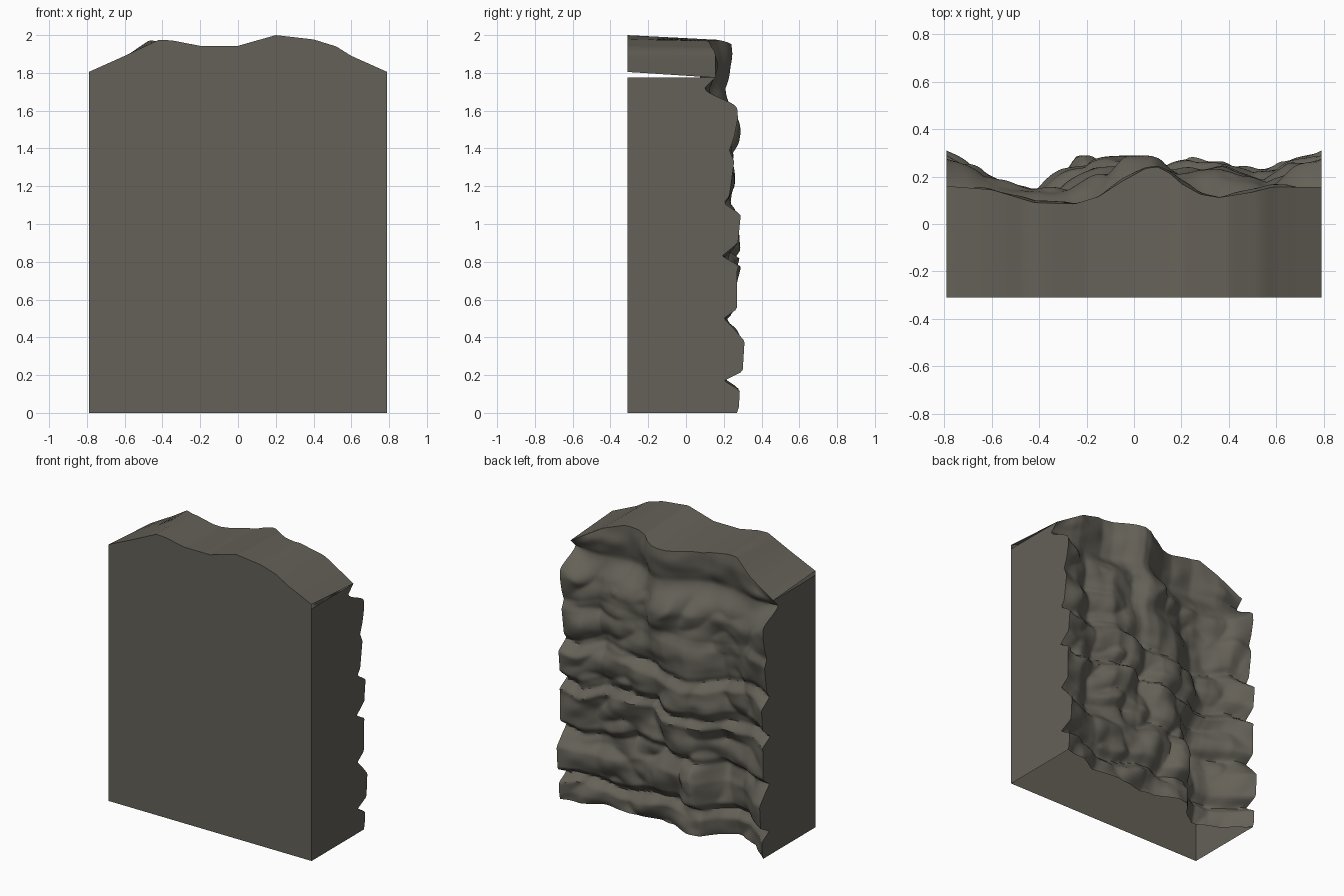
import bpy, math
from mathutils import Vector, noise

if "Cube" in bpy.data.objects:
    bpy.data.objects.remove(bpy.data.objects["Cube"])

HALF, FRONT, CUT = 0.79, -0.31, 1.72
NX, NZ, NLIP = 110, 120, 10

rock = bpy.data.materials.new("grey brown rock")
rock.diffuse_color = (0.13, 0.12, 0.098, 1)
rock.use_nodes = True
rock.node_tree.nodes["Principled BSDF"].inputs["Base Color"].default_value = rock.diffuse_color

# Profiles as (position, value) pairs
front_top = [(-.79, 1.805), (-.6, 1.89), (-.42, 1.975), (-.35, 1.972), (-.2, 1.943), (0, 1.943),
             (.2, 2.0), (.4, 1.977), (.52, 1.94), (.6, 1.89), (.79, 1.805)]
back_top = [(-.79, 1.775), (-.6, 1.885), (-.47, 1.972), (-.38, 1.965), (-.2, 1.93), (0, 1.93),
            (.2, 1.975), (.4, 1.97), (.55, 1.92), (.79, 1.775)]
top_edge = [(-.79, .16), (-.6, .145), (-.42, .09), (-.25, .085), (-.15, .115), (-.05, .18),
            (.05, .235), (.1, .24), (.15, .215), (.2, .17), (.28, .125), (.36, .112),
            (.5, .135), (.58, .155), (.79, .155)]
# Plan outline of the cliff at three heights: the ridge drifts sideways
plan_low = [(-.79, .31), (-.65, .2), (-.53, .11), (-.42, .08), (-.33, .15), (-.24, .26), (-.15, .25),
            (-.05, .21), (.1, .19), (.28, .22), (.52, .21), (.65, .26), (.79, .31)]
plan_mid = [(-.79, .31), (-.62, .22), (-.48, .16), (-.38, .15), (-.28, .22), (-.15, .29), (0, .29),
            (.12, .23), (.25, .28), (.37, .28), (.53, .21), (.65, .26), (.79, .31)]
plan_high = [(-.79, .31), (-.6, .22), (-.45, .18), (-.3, .18), (-.18, .22), (-.05, .27), (.08, .3),
             (.16, .25), (.35, .28), (.45, .24), (.53, .2), (.65, .26), (.79, .31)]
strata = [(0, .27), (.03, .28), (.12, .285), (.17, .2), (.22, .3), (.38, .31), (.45, .25), (.5, .2),
          (.55, .27), (.75, .27), (.78, .28), (.83, .19), (.9, .275), (1.05, .29), (1.11, .2),
          (1.15, .23), (1.33, .255), (1.39, .23), (1.46, .255), (1.56, .275), (1.63, .27), (1.8, .26)]


def lerp(a, b, t):
    return a + (b - a) * t


def curve(pts, x):
    x = min(max(x, pts[0][0]), pts[-1][0])
    for (x0, y0), (x1, y1) in zip(pts, pts[1:]):
        if x <= x1:
            return lerp(y0, y1, (x - x0) / (x1 - x0))
    return pts[-1][1]


def plan(x, z):
    """Outline at height z, blended between the three levels."""
    if z < 0.9:
        return lerp(curve(plan_low, x), curve(plan_mid, x), max(0, (z - 0.2) / 0.7))
    return lerp(curve(plan_mid, x), curve(plan_high, x), min(1, (z - 0.9) / 0.7))


def cliff_y(x, z):
    """Depth of the rough back face below the top lip."""
    w = min(1, (HALF - abs(x)) / 0.14)
    n = noise.noise(Vector((x * 2.2, 3.7, z * 1.5)))
    base = plan(x + 0.03 * w * math.sin(z * 7 + 1), z)
    layer = curve(strata, min(max(z + 0.1 * w * n, 0), 1.8)) - 0.31
    billow = abs(noise.noise(Vector((x * 4 + z, 9.1, z * 4.5)))) * 0.09 - 0.018
    fine = noise.noise(Vector((x * 9, 1.3, z * 12))) * 0.012
    y = min(base + layer * lerp(1, 0.55, w) + w * (billow + fine), 0.288 + 0.022 * (1 - w))
    start = lerp(1.61, 1.5, w)
    t = min(max((z - start) / (CUT - start), 0), 1)
    under = curve(top_edge, x) - lerp(0.055, 0.03, w)
    return lerp(y, under, t * t * (3 - 2 * t))


def sheet(name, grid, flip=False):
    """Surface through a grid of points."""
    h = len(grid[0])
    faces = []
    for i in range(len(grid) - 1):
        for j in range(h - 1):
            f = (i * h + j, (i + 1) * h + j, (i + 1) * h + j + 1, i * h + j + 1)
            faces.append(f[::-1] if flip else f)
    me = bpy.data.meshes.new(name)
    me.from_pydata([p for col in grid for p in col], [], faces)
    me.materials.append(rock)
    ob = bpy.data.objects.new(name, me)
    bpy.context.collection.objects.link(ob)
    return ob


# Rough cliff face at the back, finishing in a slightly overhanging lip
xs = [lerp(-HALF, HALF, i / NX) for i in range(NX + 1)]
cliff = []
for x in xs:
    col = [(x, cliff_y(x, CUT * j / NZ), CUT * j / NZ) for j in range(NZ + 1)]
    y0, y1, z1 = col[-1][1], curve(top_edge, x), curve(back_top, x)
    w = min(1, (HALF - abs(x)) / 0.14)
    for j in range(1, NLIP + 1):
        t = j / NLIP
        bump = w * (0.018 + 0.02 * noise.noise(Vector((x * 7, 4.2, t * 2)))) * math.sin(math.pi * t)
        col.append((x, lerp(y0, y1, t) + bump, lerp(CUT, z1, t)))
    cliff.append(col)
cliff_ob = sheet("cliff_face", cliff, True)

# Plain walls and top; the shell is hollow and open underneath
sheet("front_wall", [[(x, FRONT, 0), (x, FRONT, curve(front_top, x))] for x in xs])
top_ob = sheet("top_surface", [[(x, FRONT, curve(front_top, x)), col[-1]] for x, col in zip(xs, cliff)])
for name, col, flip in (("left_wall", cliff[0], True), ("right_wall", cliff[-1], False)):
    sheet(name, [[(p[0], FRONT, p[2]) for p in col], col], flip)

# Soft shading on the natural surfaces
for ob in (cliff_ob, top_ob):
    bpy.ops.object.select_all(action='DESELECT')
    ob.select_set(True)
    bpy.context.view_layer.objects.active = ob
    bpy.ops.object.shade_smooth_by_angle(angle=math.radians(50))
